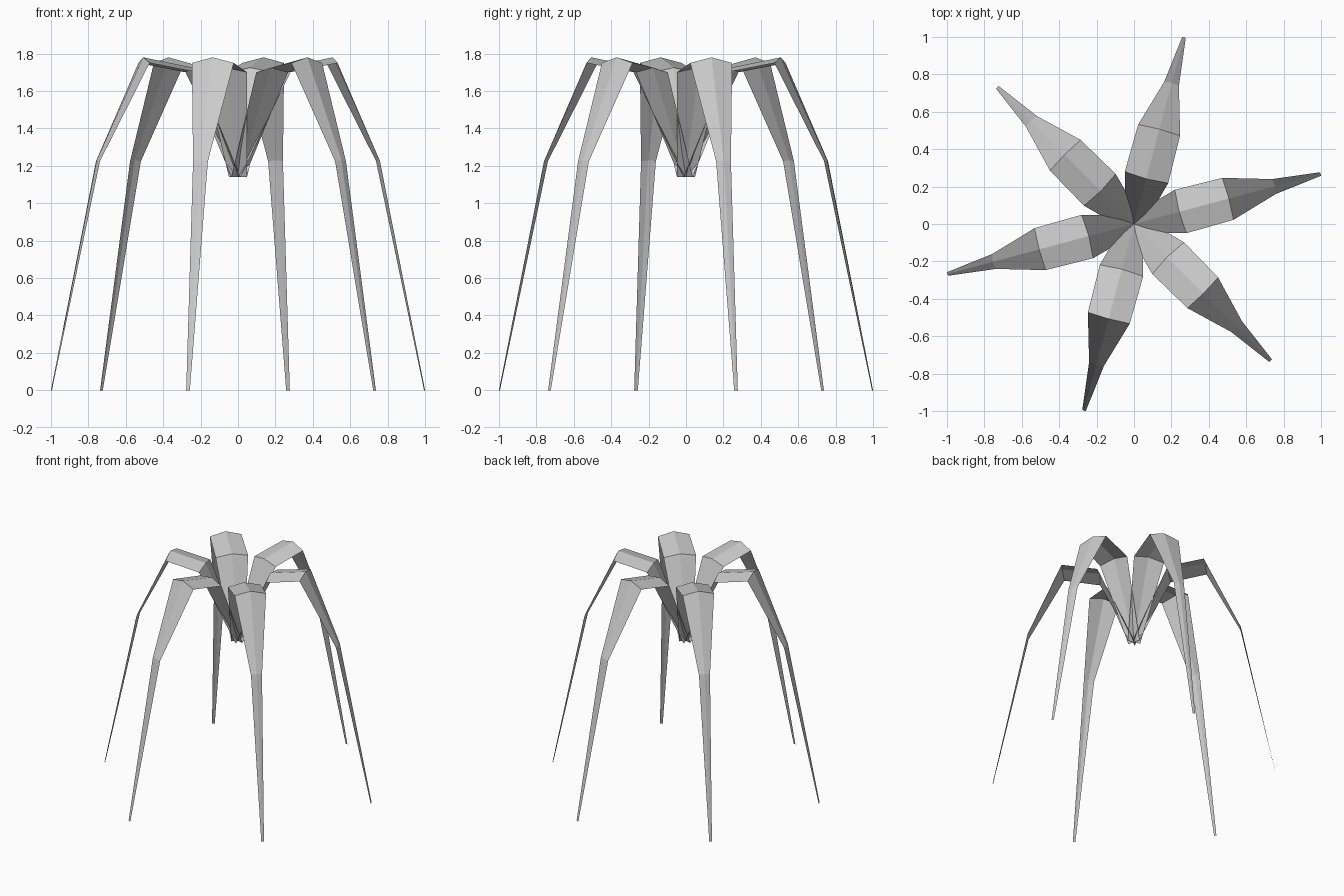
import bpy, bmesh, math
from mathutils import Matrix

if "Cube" in bpy.data.objects:
    bpy.data.objects.remove(bpy.data.objects["Cube"])

# Plain grey leaf material
grey = bpy.data.materials.new("leaf_grey")
grey.diffuse_color = (0.6, 0.6, 0.6, 1)
grey.use_nodes = True
grey.node_tree.nodes["Principled BSDF"].inputs["Base Color"].default_value = grey.diffuse_color

# Leaf stations: radius, edge height, midrib height, midrib radius, half width
ROWS = [
    (0.0, 1.14, 1.14, 0.0, 0.05),
    (0.258, 1.70, 1.725, 0.25, 0.12),
    (0.52, 1.75, 1.78, 0.525, 0.116),
    (0.775, 1.225, 1.23, 0.782, 0.041),
    (1.0326, 0.0, 0.0, 1.0326, 0.01),
]


def make_leaf(name, angle):
    # One folded strip with a raised midrib, bent at each station
    bm = bmesh.new()
    rows = []
    for r, z_edge, z_mid, r_mid, w in ROWS:
        rows.append([bm.verts.new((r, -w, z_edge)),
                     bm.verts.new((r_mid, 0, z_mid)),
                     bm.verts.new((r, w, z_edge))])
    for a, b in zip(rows, rows[1:]):
        for i in range(2):
            bm.faces.new((a[i], b[i], b[i + 1], a[i + 1]))
    bm.transform(Matrix.Rotation(angle, 4, 'Z'))
    mesh = bpy.data.meshes.new(name)
    bm.to_mesh(mesh)
    bm.free()
    mesh.materials.append(grey)
    obj = bpy.data.objects.new(name, mesh)
    bpy.context.collection.objects.link(obj)


# Six drooping leaves around the centre
for k in range(6):
    make_leaf(f"drooping_leaf_{k + 1}", math.radians(15 + 60 * k))
